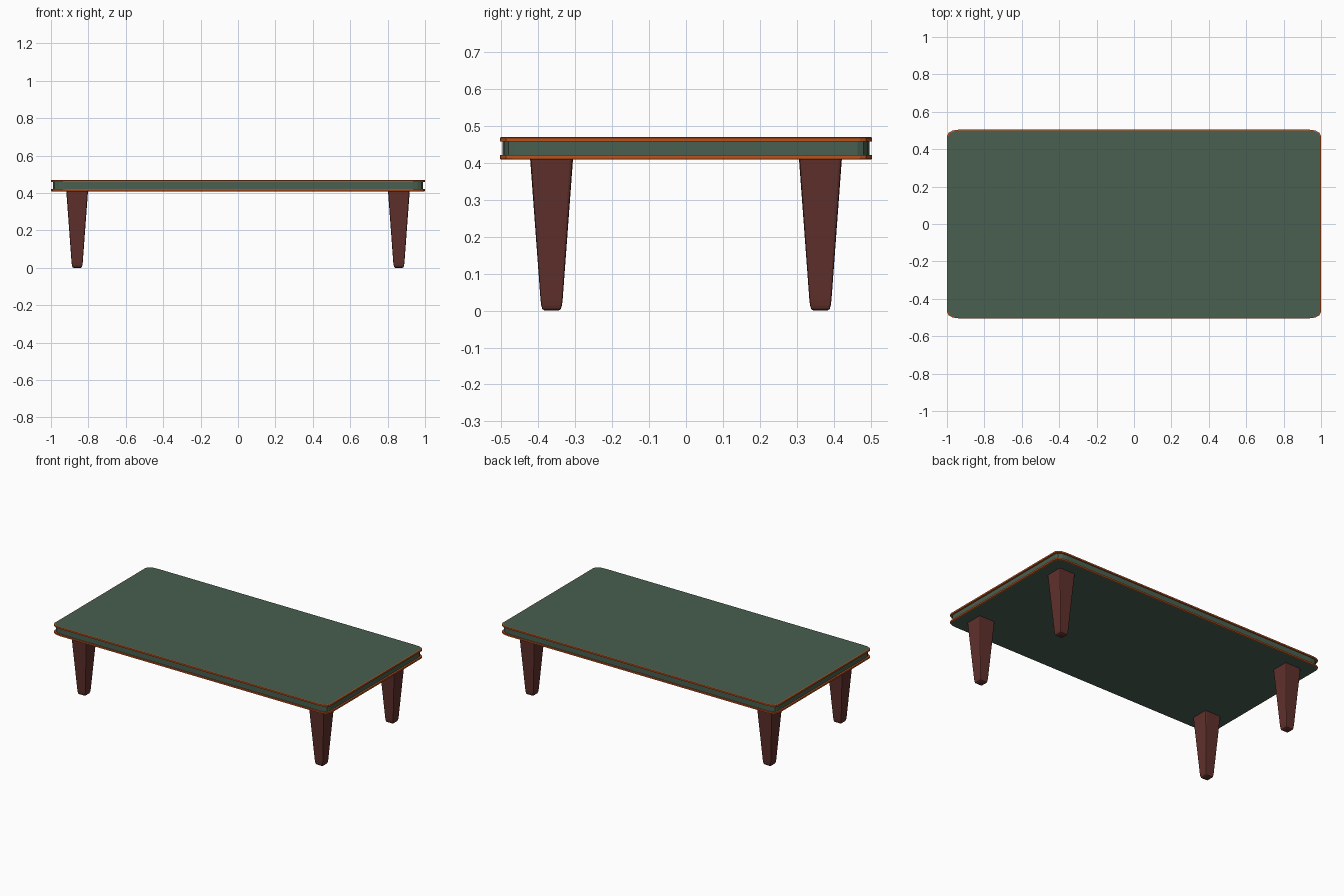
import bpy, bmesh
from math import sin, cos, pi

if "Cube" in bpy.data.objects:
    bpy.data.objects.remove(bpy.data.objects["Cube"])


def material(name, rgb):
    m = bpy.data.materials.new(name)
    m.diffuse_color = (*rgb, 1)
    m.use_nodes = True
    m.node_tree.nodes["Principled BSDF"].inputs["Base Color"].default_value = m.diffuse_color
    return m


green = material("green_panel", (0.065, 0.115, 0.08))
orange = material("orange_trim", (0.50, 0.085, 0.012))
brown = material("brown_wood", (0.115, 0.03, 0.025))


def rounded_rect(hx, hy, rx, ry, seg):
    """Counter-clockwise outline with elliptical corners."""
    pts = []
    for i, (sx, sy) in enumerate([(1, 1), (-1, 1), (-1, -1), (1, -1)]):
        for k in range(seg + 1):
            a = (i + k / seg) * pi / 2
            pts.append((sx * (hx - rx) + rx * cos(a), sy * (hy - ry) + ry * sin(a)))
    return pts


def loft(name, sections, mats, bands, loc=(0, 0, 0)):
    """Skin (outline, z) sections; bands gives the material of each band."""
    bm = bmesh.new()
    rings = [[bm.verts.new((x, y, z)) for x, y in pts] for pts, z in sections]
    bm.faces.new(rings[0][::-1])
    bm.faces.new(rings[-1])
    n = len(rings[0])
    for lo, hi, mi in zip(rings, rings[1:], bands):
        for j in range(n):
            k = (j + 1) % n
            bm.faces.new((lo[j], lo[k], hi[k], hi[j])).material_index = mi
    me = bpy.data.meshes.new(name)
    bm.to_mesh(me)
    bm.free()
    for m in mats:
        me.materials.append(m)
    ob = bpy.data.objects.new(name, me)
    ob.location = loc
    bpy.context.collection.objects.link(ob)
    return ob


# Table top: green slab with two projecting orange trims and a groove between
profile = [(0.006, 0.409), (0, 0.411), (0, 0.421), (0.011, 0.421),
           (0.011, 0.458), (0, 0.458), (0, 0.468), (0.006, 0.470)]
top_sections = [(rounded_rect(1.0 - d, 0.504 - d * 0.65, 0.06, 0.033, 3), z)
                for d, z in profile]
loft("table_top", top_sections, [green, orange], [1, 1, 1, 0, 1, 1, 1])

# Tapered square legs with softened edges and rounded feet
leg_profile = [(0.019, 0.0), (0.025, 0.004), (0.028, 0.014), (0.030, 0.03), (0.058, 0.41)]
leg_sections = [(rounded_rect(h, h, h * 0.15, h * 0.15, 2), z) for h, z in leg_profile]
for side, sx in (("left", -1), ("right", 1)):
    for end, sy in (("front", -1), ("back", 1)):
        loft(f"{end}_{side}_leg", leg_sections, [brown], [0] * 4,
             (sx * 0.86, sy * 0.364, 0))
